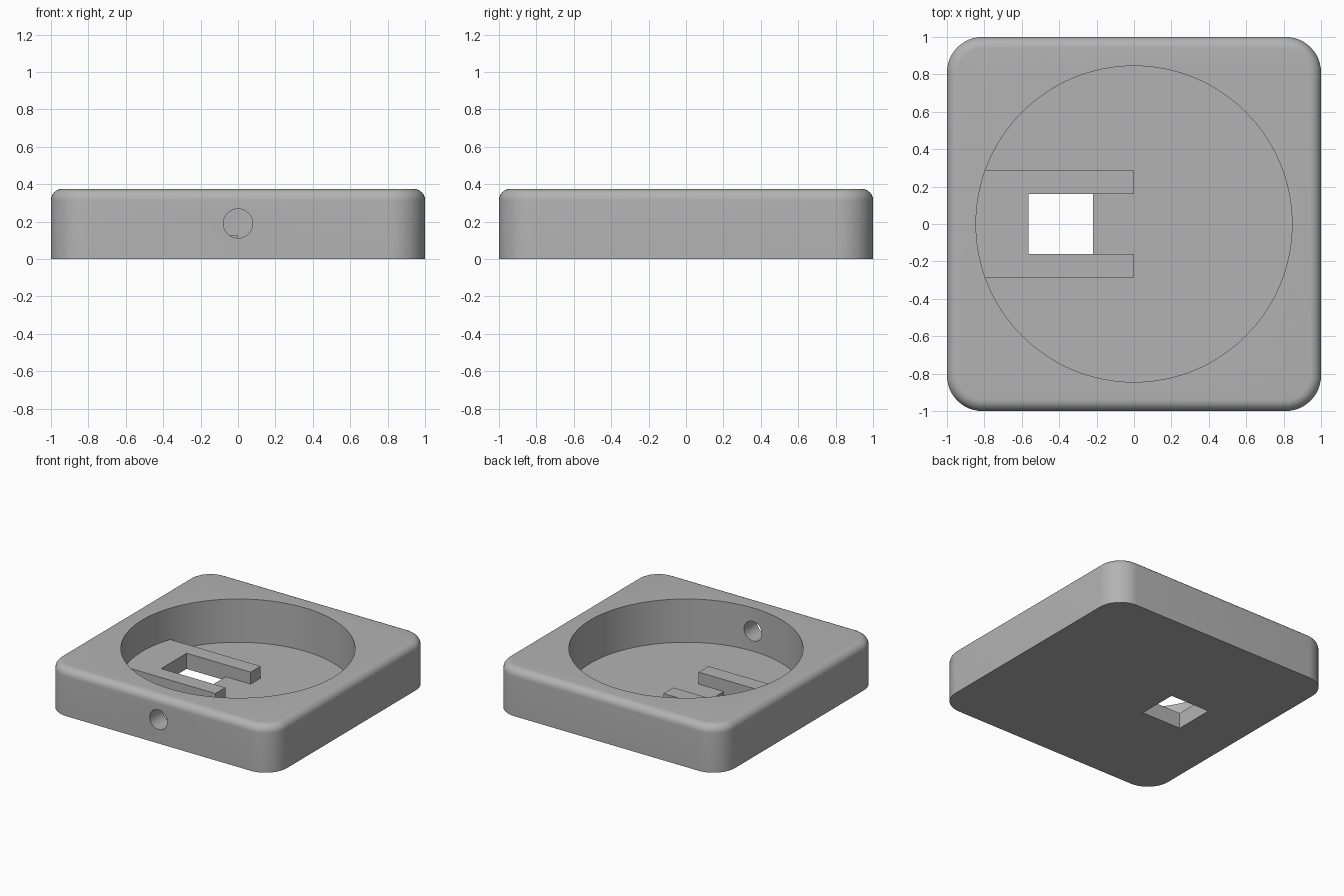
import bpy, bmesh
from math import radians, sin, cos, pi

cube = bpy.data.objects.get("Cube")
if cube:
    bpy.data.objects.remove(cube, do_unlink=True)

HEIGHT, CORNER, FILLET = 0.375, 0.19, 0.06
POCKET_R, FLOOR, RAIL_TOP = 0.845, 0.03, 0.125
SLOT, RAIL_OUT, HOLE_X = 0.16, 0.285, (-0.565, -0.22)

gray = bpy.data.materials.new("gray plastic")
gray.use_nodes = True
color = (0.45, 0.45, 0.45, 1)
gray.diffuse_color = color
gray.node_tree.nodes["Principled BSDF"].inputs["Base Color"].default_value = color


def prism(name, outline, z0, z1):
    """Solid made by extruding a counter-clockwise outline upward."""
    bm = bmesh.new()
    face = bm.faces.new([bm.verts.new((x, y, z0)) for x, y in outline])
    top = bmesh.ops.extrude_face_region(bm, geom=[face])["geom"]
    bmesh.ops.translate(bm, vec=(0, 0, z1 - z0),
                        verts=[v for v in top if isinstance(v, bmesh.types.BMVert)])
    bmesh.ops.recalc_face_normals(bm, faces=bm.faces)
    mesh = bpy.data.meshes.new(name)
    bm.to_mesh(mesh)
    bm.free()
    mesh.materials.append(gray)
    obj = bpy.data.objects.new(name, mesh)
    bpy.context.collection.objects.link(obj)
    return obj


def circle(r, n):
    return [(r * cos(2 * pi * i / n), r * sin(2 * pi * i / n)) for i in range(n)]


def rect(x0, x1, y0, y1):
    return [(x0, y0), (x1, y0), (x1, y1), (x0, y1)]


def apply(obj, mod):
    bpy.context.view_layer.objects.active = obj
    bpy.ops.object.modifier_apply(modifier=mod.name)


def boolean(obj, tool, operation):
    mod = obj.modifiers.new("boolean", "BOOLEAN")
    mod.operation, mod.object, mod.solver = operation, tool, "EXACT"
    apply(obj, mod)
    bpy.data.objects.remove(tool, do_unlink=True)


# Rounded square block
steps = 12
outline = []
for k, (sx, sy) in enumerate([(1, 1), (-1, 1), (-1, -1), (1, -1)]):
    for i in range(steps + 1):
        a = (k + i / steps) * pi / 2
        outline.append((sx * (1 - CORNER) + CORNER * cos(a),
                        sy * (1 - CORNER) + CORNER * sin(a)))
body = prism("case_body", outline, 0, HEIGHT)

# Rounded upper rim
bm = bmesh.new()
bm.from_mesh(body.data)
rim = [e for e in bm.edges if all(v.co.z > HEIGHT - 0.001 for v in e.verts)]
bmesh.ops.bevel(bm, geom=rim, offset=FILLET, segments=8, profile=0.5, affect="EDGES")
bm.to_mesh(body.data)
bm.free()

# Round pocket, window through the floor and cable hole in the front wall
boolean(body, prism("pocket_cutter", circle(POCKET_R, 128), FLOOR, 1), "DIFFERENCE")
boolean(body, prism("window_cutter", rect(*HOLE_X, -SLOT, SLOT), -1, 1), "DIFFERENCE")
hole = prism("cable_hole_cutter", circle(0.078, 48), 0.5, 1.2)
hole.rotation_euler.x = radians(90)
hole.location.z = 0.19
boolean(body, hole, "DIFFERENCE")

# U-shaped holder: two rails joined at the wall end, kept inside the pocket
holder = prism("holder_rails", rect(-1, 0, -RAIL_OUT, RAIL_OUT), FLOOR, RAIL_TOP)
boolean(holder, prism("slot_cutter", rect(HOLE_X[0], 1, -SLOT, SLOT), -1, 1), "DIFFERENCE")
boolean(holder, prism("round_trim", circle(POCKET_R, 128), -1, 1), "INTERSECT")

# Smooth curved walls, crisp edges
for obj in (body, holder):
    bpy.ops.object.select_all(action="DESELECT")
    obj.select_set(True)
    bpy.context.view_layer.objects.active = obj
    bpy.ops.object.shade_smooth_by_angle(angle=radians(30))
